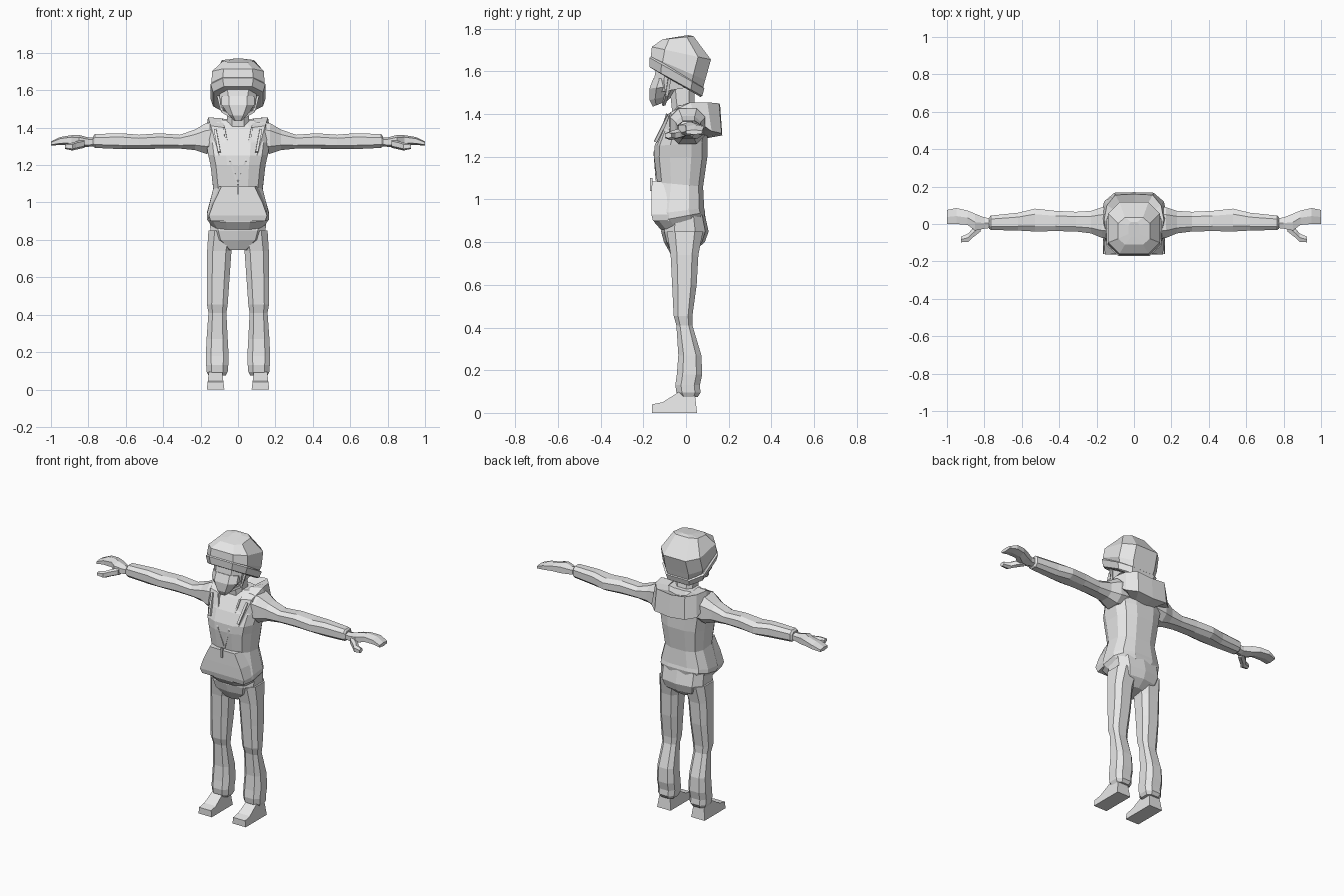
import bpy, bmesh, math
from mathutils import Vector

grey = bpy.data.materials.new("plain_grey")
grey.diffuse_color = (0.8, 0.8, 0.8, 1)


def finish(name, bm):
    bmesh.ops.recalc_face_normals(bm, faces=bm.faces)
    me = bpy.data.meshes.new(name)
    bm.to_mesh(me)
    bm.free()
    me.materials.append(grey)
    ob = bpy.data.objects.new(name, me)
    bpy.context.collection.objects.link(ob)
    return ob


def loft(name, rings, mirror=False):
    """Skin a list of equal-sized point rings and cap both ends."""
    bm = bmesh.new()
    for s in ((1, -1) if mirror else (1,)):
        vs = [[bm.verts.new((p[0] * s, p[1], p[2])) for p in r] for r in rings]
        n = len(vs[0])
        for a, b in zip(vs, vs[1:]):
            for i in range(n):
                j = (i + 1) % n
                bm.faces.new((a[i], a[j], b[j], b[i]))
        bm.faces.new(vs[0])
        bm.faces.new(vs[-1])
    return finish(name, bm)


def rounded(n, p):
    """Unit superellipse with a flat side on each axis."""
    pts = []
    for i in range(n):
        a = 2 * math.pi * (i + 0.5) / n
        c, s = math.cos(a), math.sin(a)
        pts.append((math.copysign(abs(c) ** p, c), math.copysign(abs(s) ** p, s)))
    m = max(q[0] for q in pts)
    return [(u / m, v / m) for u, v in pts]


def level(zf, zb, x0, x1, yf, yb, n=8, p=0.7):
    """Ring around z; front height zf, back height zb."""
    out = []
    for u, v in rounded(n, p):
        t = (v + 1) / 2
        out.append(((x0 + x1) / 2 + u * (x1 - x0) / 2, yf + t * (yb - yf), zf + t * (zb - zf)))
    return out


def across(x, y0, y1, z0, z1, n=8):
    """Ring around x, for arms and hands."""
    return [(x, (y0 + y1) / 2 + u * (y1 - y0) / 2, (z0 + z1) / 2 + v * (z1 - z0) / 2)
            for u, v in rounded(n, 0.75)]


def bar(name, a, b, w, mirror=False):
    """Thin square bar between two points."""
    a, b = Vector(a), Vector(b)
    d = (b - a).normalized()
    s = d.cross(Vector((0, 1, 0.3))).normalized() * w
    t = d.cross(s).normalized() * w
    return loft(name, [[q + s + t, q - s + t, q - s - t, q + s - t] for q in (a, b)], mirror)


# Jacket body
loft("jacket", [level(zf, zb, -w, w, f, b, 12) for zf, zb, w, f, b in (
    (.855, .915, .14, -.115, .085), (.895, .94, .165, -.15, .09),
    (.93, .96, .165, -.155, .085), (1.08, 1.06, .132, -.135, .08),
    (1.20, 1.20, .147, -.15, .10), (1.25, 1.27, .16, -.148, .10),
    (1.32, 1.33, .17, -.12, .10), (1.39, 1.39, .165, -.075, .09),
    (1.44, 1.44, .10, -.04, .07))])

# Front pouch pocket
loft("front_pocket", [
    [(-wf, f, z), (wf, f, z), (wb, b, z), (-wb, b, z)] for z, wf, f, wb, b in (
        (.90, .145, -.155, .16, -.08), (.93, .155, -.162, .163, -.07),
        (1.00, .13, -.162, .145, -.07), (1.085, .088, -.16, .11, -.09))])

# Sleeves and cuffs
loft("sleeve", [across(*r) for r in (
    (.10, -.08, .09, 1.27, 1.43), (.17, -.075, .09, 1.26, 1.425),
    (.23, -.05, .07, 1.28, 1.39), (.31, -.04, .065, 1.288, 1.362),
    (.42, -.038, .07, 1.288, 1.37), (.53, -.04, .082, 1.285, 1.362),
    (.62, -.035, .06, 1.285, 1.37), (.765, -.032, .045, 1.292, 1.366),
    (.775, -.025, .035, 1.30, 1.355))], True)

# Hands: palm with joined fingers, and a separate thumb
loft("hand", [across(*r, n=6) for r in (
    (.76, -.02, .03, 1.305, 1.345), (.80, -.025, .035, 1.30, 1.345),
    (.85, -.035, .055, 1.30, 1.358), (.89, -.005, .072, 1.31, 1.357),
    (.95, 0, .085, 1.31, 1.348), (1.0, .0, .075, 1.305, 1.325))], True)
loft("thumb", [across(*r, n=6) for r in (
    (.82, -.04, .01, 1.295, 1.335), (.865, -.075, -.025, 1.285, 1.325),
    (.885, -.095, -.05, 1.28, 1.318), (.925, -.098, -.068, 1.288, 1.312))], True)

# Hood lying open around the neck, tapering to the front
half = [[(.085, -.137, 1.25), (.10, -.138, 1.25), (.105, -.13, 1.25), (.09, -.12, 1.25)],
        [(.07, -.085, 1.40), (.145, -.07, 1.41), (.165, -.065, 1.35), (.07, -.04, 1.33)],
        [(.085, .0, 1.45), (.16, .02, 1.455), (.175, .05, 1.37), (.08, .0, 1.35)],
        [(.08, .06, 1.44), (.145, .10, 1.455), (.16, .12, 1.32), (.07, .05, 1.33)],
        [(.06, .085, 1.42), (.10, .155, 1.45), (.105, .167, 1.31), (.05, .06, 1.29)]]
mid = [[(0, .09, 1.41), (0, .16, 1.44), (0, .17, 1.30), (0, .06, 1.28)]]
loft("hood", half + mid + [[(-x, y, z) for x, y, z in r] for r in reversed(half)])

# Zip edges, pull tab and drawstrings
bar("zip_edge", (.075, -.088, 1.40), (.04, -.147, 1.22), .005, True)
bar("zip_edge_lower", (.04, -.147, 1.22), (0, -.137, 1.09), .005, True)
bar("zip_pull", (0, -.163, 1.10), (0, -.163, 1.04), .006)
bar("drawstring", (.122, -.083, 1.39), (.10, -.143, 1.27), .007, True)

# Trousers
loft("trouser_seat", [level(zf, zb, -w, w, f, b, 10) for zf, zb, w, f, b in (
    (.745, .76, .06, -.07, .04), (.80, .80, .13, -.10, .085),
    (.85, .85, .148, -.113, .102), (.92, .93, .15, -.10, .085))])
loft("trouser_leg", [level(z, z, *r) for z, *r in (
    (.075, .065, .158, -.03, .055), (.095, .055, .168, -.045, .068),
    (.13, .052, .17, -.05, .065), (.18, .05, .172, -.043, .076),
    (.27, .055, .168, -.036, .072), (.41, .062, .158, -.045, .03),
    (.455, .055, .166, -.058, .03), (.60, .045, .166, -.065, .05),
    (.74, .035, .165, -.072, .058), (.85, .01, .158, -.09, .08))], True)

# Shoes
shoe = [(-.16, 0), (-.16, .04), (-.11, .05), (-.03, .10), (.04, .10), (.052, 0)]
loft("shoe", [[(x + i * z * .12, y, z) for y, z in shoe] for x, i in ((.073, 1), (.167, -1))], True)

# Neck, face and mask
loft("neck", [level(z, z, -.058, .058, f, b) for z, f, b in (
    (1.36, -.06, .06), (1.46, -.07, .04), (1.55, -.08, .04))])
loft("face", [level(zf, zb, -w, w, f, b) for zf, zb, w, f, b in (
    (1.50, 1.53, .09, -.14, .04), (1.56, 1.56, .098, -.15, .05),
    (1.62, 1.62, .105, -.14, .07), (1.69, 1.69, .105, -.13, .07))])
loft("face_mask", [level(zf, zb, -w, w, f, b) for zf, zb, w, f, b in (
    (1.435, 1.46, .025, -.155, -.09), (1.465, 1.49, .052, -.17, -.06),
    (1.52, 1.53, .088, -.171, -.03), (1.57, 1.56, .088, -.152, -.03))])

# Helmet with raised rim and chin straps
loft("helmet", [level(zf, zb, -w, w, f, b, 8, .65) for zf, zb, w, f, b in (
    (1.63, 1.485, .118, -.155, .07), (1.67, 1.56, .142, -.165, .09),
    (1.715, 1.655, .138, -.16, .117), (1.75, 1.765, .085, -.11, .035),
    (1.757, 1.77, .03, -.07, .01))])
loft("helmet_rim", [level(zf, zb, -w, w, f, b, 8, .65) for zf, zb, w, f, b in (
    (1.615, 1.48, .122, -.163, .068), (1.62, 1.485, .134, -.17, .076),
    (1.665, 1.52, .146, -.172, .086), (1.672, 1.525, .138, -.16, .08))])
bar("chin_strap", (.108, -.075, 1.58), (.085, -.09, 1.49), .007, True)
bar("chin_strap_lower", (.085, -.09, 1.49), (.01, -.105, 1.445), .007, True)
